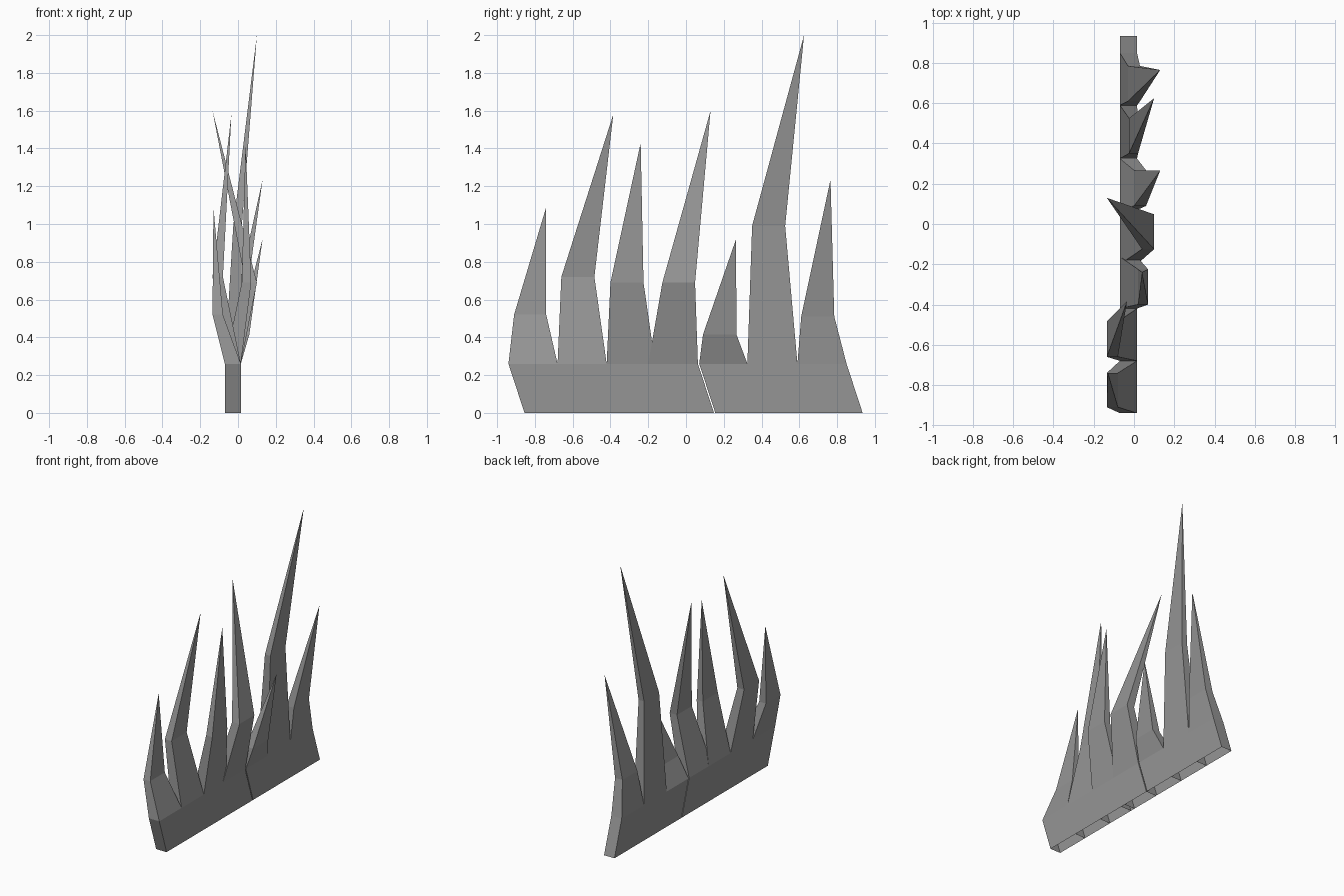
import bpy
import bmesh

if "Cube" in bpy.data.objects:
    bpy.data.objects.remove(bpy.data.objects["Cube"], do_unlink=True)

grey = bpy.data.materials.new("mid grey")
colour = (0.3, 0.3, 0.3, 1)
grey.diffuse_color = colour
grey.use_nodes = True
grey.node_tree.nodes["Principled BSDF"].inputs["Base Color"].default_value = colour

ROOT_X = (-0.07, 0.015)   # thickness of the strip
ROOT_Z = 0.26             # where blades separate
LEAN = 0.085              # backward slant of the strip


def blade(name, root_y, bend_x, bend_y, bend_z, tip):
    """Open-bottomed four-sided blade: slanted root, bend, pointed tip."""
    bm = bmesh.new()

    def ring(xs, ys, z):
        corners = ((0, 0), (1, 0), (1, 1), (0, 1))
        return [bm.verts.new((xs[i], ys[j], z)) for i, j in corners]

    rings = [ring(ROOT_X, [y + LEAN for y in root_y], 0),
             ring(ROOT_X, root_y, ROOT_Z),
             ring(bend_x, bend_y, bend_z)]
    point = bm.verts.new(tip)
    for i in range(4):
        j = (i + 1) % 4
        for low, high in zip(rings, rings[1:]):
            bm.faces.new((low[i], low[j], high[j], high[i]))
        bm.faces.new((rings[-1][i], rings[-1][j], point))
    mesh = bpy.data.meshes.new(name)
    bm.to_mesh(mesh)
    bm.free()
    mesh.materials.append(grey)
    bpy.context.collection.objects.link(bpy.data.objects.new(name, mesh))


# Blades from front to back
blade("front_blade", (-0.94, -0.68), (-0.135, -0.08), (-0.91, -0.74), 0.52, (-0.13, -0.74, 1.09))
blade("second_blade", (-0.68, -0.42), (-0.135, -0.08), (-0.66, -0.485), 0.72, (-0.035, -0.385, 1.58))
blade("third_blade", (-0.42, -0.163), (0.02, 0.07), (-0.4, -0.225), 0.69, (0.04, -0.24, 1.43))
blade("middle_blade", (-0.2, 0.063), (0.04, 0.1), (-0.125, 0.048), 0.69, (-0.135, 0.13, 1.6))
blade("short_blade", (0.07, 0.325), (0.0, 0.06), (0.09, 0.267), 0.415, (0.13, 0.265, 0.92))
blade("tall_blade", (0.325, 0.59), (-0.025, 0.02), (0.35, 0.525), 0.99, (0.1, 0.625, 2.0))
blade("back_blade", (0.59, 0.85), (-0.03, 0.03), (0.61, 0.785), 0.51, (0.13, 0.765, 1.235))
